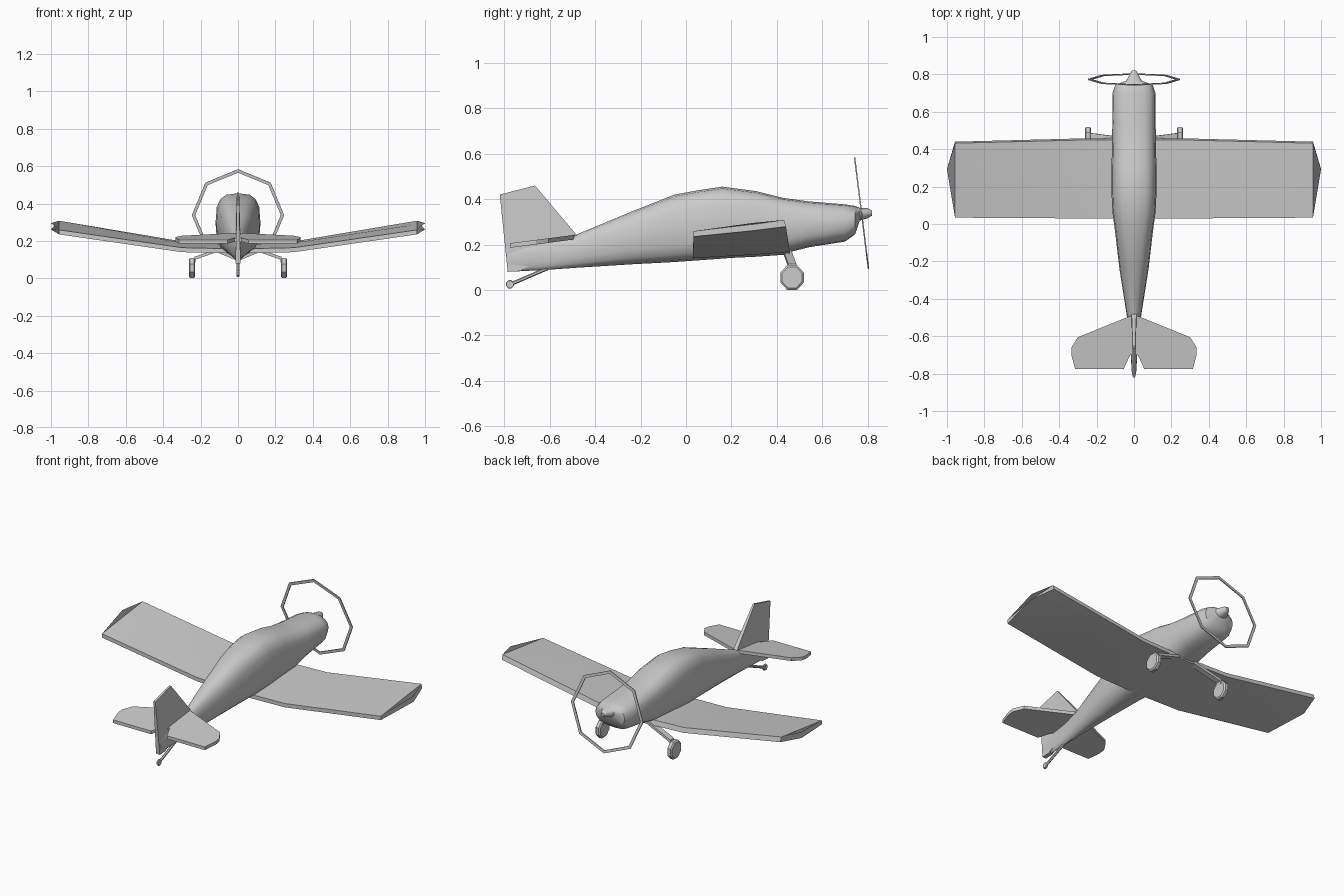
import bpy, bmesh, math
from mathutils import Vector, Matrix

if "Cube" in bpy.data.objects:
    bpy.data.objects.remove(bpy.data.objects["Cube"])


def finish(name, bm, angle=None):
    bmesh.ops.recalc_face_normals(bm, faces=bm.faces)
    me = bpy.data.meshes.new(name)
    bm.to_mesh(me)
    bm.free()
    ob = bpy.data.objects.new(name, me)
    bpy.context.collection.objects.link(ob)
    if angle:
        bpy.ops.object.select_all(action='DESELECT')
        ob.select_set(True)
        bpy.context.view_layer.objects.active = ob
        bpy.ops.object.shade_smooth_by_angle(angle=math.radians(angle))
    return ob


def loft(name, rings, angle=None, closed=False):
    bm = bmesh.new()
    vs = [[bm.verts.new(p) for p in r] for r in rings]
    n = len(rings[0])
    pairs = list(zip(vs, vs[1:])) + ([(vs[-1], vs[0])] if closed else [])
    for a, b in pairs:
        for i in range(n):
            bm.faces.new((a[i], a[(i + 1) % n], b[(i + 1) % n], b[i]))
    if not closed:
        bm.faces.new(vs[0])
        bm.faces.new(vs[-1])
    return finish(name, bm, angle)


def rod(name, a, b, r1, r2, sides=6):
    a, b = Vector(a), Vector(b)
    bm = bmesh.new()
    q = (b - a).to_track_quat('Z', 'Y').to_matrix().to_4x4()
    bmesh.ops.create_cone(bm, cap_ends=True, segments=sides, radius1=r1, radius2=r2,
                          depth=(b - a).length,
                          matrix=Matrix.Translation((a + b) / 2) @ q)
    return finish(name, bm)


def wheel(name, x, y, z, r, w):
    def ring(dx, k):
        return [(x + dx, y + k * r * math.cos(math.tau * (i + .5) / 8) / math.cos(math.pi / 8) * .96,
                 z + k * r * math.sin(math.tau * (i + .5) / 8) / math.cos(math.pi / 8)) for i in range(8)]
    return loft(name, [ring(-w, .85), ring(-w * .6, 1), ring(w * .6, 1), ring(w, .85)])


# fuselage with spinner: y, half width, top, bottom, squareness
stations = [(-.785, .013, .185, .08, 2), (-.62, .02, .215, .088, 2.2), (-.48, .04, .245, .098, 2.2),
            (-.24, .078, .345, .113, 2.4), (-.05, .1, .42, .123, 2.8), (.06, .115, .44, .131, 3),
            (.16, .12, .455, .138, 3), (.31, .12, .435, .15, 3), (.43, .117, .405, .16, 3),
            (.54, .116, .39, .188, 2.8), (.70, .115, .377, .213, 2.6), (.745, .1, .37, .245, 2.4),
            (.765, .042, .362, .305, 2), (.80, .024, .36, .316, 2), (.82, .011, .349, .328, 2)]


def hull(y, w, top, bot, n):
    pts = []
    for i in range(16):
        a = math.tau * i / 16
        c, s = math.cos(a), math.sin(a)
        pts.append((w * math.copysign(abs(c) ** (2 / n), c), y,
                    (top + bot) / 2 + (top - bot) / 2 * math.copysign(abs(s) ** (2 / n), s)))
    return pts


loft("fuselage", [hull(*s) for s in stations], 40)

# wing: slab section, chord fraction and height
foil = [(0, -.015), (.02, .015), (.36, .018), (1, .012), (1, -.012), (.36, -.016)]


def wing_ring(x, le, te, zl, zt, tip=0):
    return [(x + math.copysign(tip if abs(t - .36) < .01 else 0, x),
             le + (te - le) * t, zl + (zt - zl) * t + h) for t, h in foil]


half = [(.3, .457, .03, .183, .152, 0), (.957, .44, .034, .294, .247, .043)]
rings = [wing_ring(-s[0], *s[1:]) for s in reversed(half)]
rings += [wing_ring(0, .46, .03, .172, .145)] + [wing_ring(*s) for s in half]
loft("wing", rings, 25)

# tailplane halves
outline = [(0, -.485), (.04, -.50), (.30, -.605), (.335, -.66), (.335, -.70), (.315, -.775),
           (.055, -.775), (.02, -.70), (0, -.70)]
for side, s in (("left", -1), ("right", 1)):
    loft(side + "_tailplane", [[(s * x, y, .195 + (y + .78) * .13 + d) for x, y in outline]
                               for d in (-.01, .01)])

# fin and rudder
fin = [(-.82, .42), (-.665, .46), (-.475, .235), (-.60, .16), (-.73, .083), (-.785, .08)]
loft("fin", [[(k * (.006 if z > .4 else .013), y, z) for y, z in fin] for k in (-1, 1)])

# main gear
for side, s in (("left", -1), ("right", 1)):
    wheel(side + "_wheel", s * .246, .467, .055, .054, .016)
    leg = [(s * .05, .445, .17), (s * .225, .468, .108), (s * .237, .468, .055)]
    loft(side + "_gear_leg", [[(x, y - .018, z - .007), (x, y + .018, z - .007),
                               (x + s * .008, y + .018, z + .007), (x + s * .008, y - .018, z + .007)]
                              for x, y, z in leg])

# tail wheel
rod("tail_strut", (0, -.61, .095), (0, -.77, .026), .008, .008)
wheel("tail_wheel", 0, -.775, .025, .018, .007)

# propeller disc ring, tilted with the nose
tilt = Matrix.Translation((0, .773, .338)) @ Matrix.Rotation(math.radians(7.1), 4, 'X')
rings = []
for i in range(8):
    a = math.tau * i / 8
    rings.append([tilt @ Vector((r * math.cos(a), d, r * math.sin(a)))
                  for r, d in ((.247, -.003), (.247, .003), (.229, .003), (.229, -.003))])
loft("propeller_ring", rings, closed=True)
